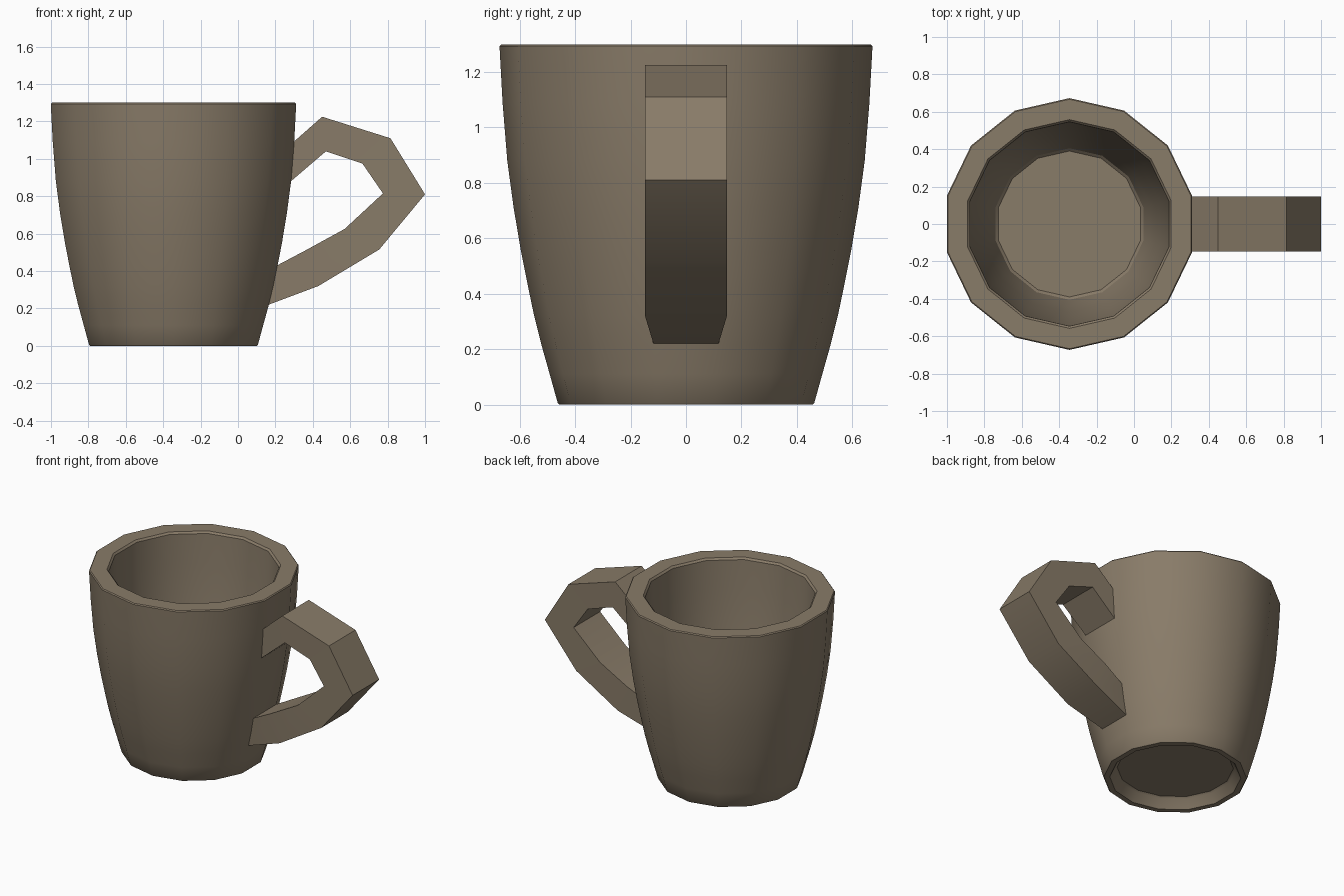
import bpy, bmesh, math

if "Cube" in bpy.data.objects:
    bpy.data.objects.remove(bpy.data.objects["Cube"])

SIDES = 14
CENTRE_X = -0.345
HALF_STEP = math.pi / SIDES

clay = bpy.data.materials.new("warm_grey_clay")
clay.use_nodes = True
colour = (0.25, 0.2, 0.14, 1)
clay.diffuse_color = colour
bsdf = next(n for n in clay.node_tree.nodes if n.type == "BSDF_PRINCIPLED")
bsdf.inputs["Base Color"].default_value = colour


def finish(name, bm):
    """Turn a bmesh into a smooth object whose corners stay sharp."""
    bmesh.ops.recalc_face_normals(bm, faces=bm.faces)
    mesh = bpy.data.meshes.new(name)
    bm.to_mesh(mesh)
    bm.free()
    mesh.materials.append(clay)
    obj = bpy.data.objects.new(name, mesh)
    bpy.context.collection.objects.link(obj)
    bpy.ops.object.select_all(action="DESELECT")
    obj.select_set(True)
    bpy.context.view_layer.objects.active = obj
    bpy.ops.object.shade_smooth_by_angle(angle=math.radians(30))
    return obj


def bridge(bm, a, b):
    """Join two equal closed rings of vertices with quads."""
    for i in range(len(a)):
        j = (i + 1) % len(a)
        bm.faces.new((a[i], a[j], b[j], b[i]))


# Cup: closed lathe profile (radius, height) from foot recess to inner floor
outer = [(0.457, 0), (0.463, 0.006), (0.492, 0.11), (0.523, 0.22), (0.548, 0.32),
         (0.571, 0.43), (0.595, 0.55), (0.622, 0.71), (0.645, 0.88),
         (0.662, 1.09), (0.673, 1.293)]
recess = [(0.372, 0.07), (0.385, 0.06), (0.415, 0.006), (0.42, 0)]
rim = [(0.667, 1.3), (0.558, 1.3), (0.546, 1.287)]
inner = [(0.535, 1.09), (0.518, 0.88), (0.497, 0.7), (0.471, 0.52),
         (0.441, 0.35), (0.405, 0.21), (0.39, 0.195)]

bm = bmesh.new()
rings = []
for r, z in recess + outer + rim + inner:
    angles = [math.pi / 2 + 2 * HALF_STEP * k for k in range(SIDES)]
    rings.append([bm.verts.new((CENTRE_X + r * math.cos(a), r * math.sin(a), z))
                  for a in angles])
for a, b in zip(rings, rings[1:]):
    bridge(bm, a, b)
bm.faces.new(rings[0])
bm.faces.new(rings[-1])
finish("cup_body", bm)

# Handle: swept box given by (outer x, z), (inner x, z), half widths
sections = [
    ((0.28, 1.075), (0.262, 0.862), 0.147, 0.143),
    ((0.45, 1.225), (0.47, 1.04), 0.148, 0.148),
    ((0.815, 1.11), (0.665, 0.975), 0.148, 0.148),
    ((1.0, 0.81), (0.775, 0.815), 0.148, 0.148),
    ((0.755, 0.515), (0.57, 0.625), 0.148, 0.148),
    ((0.43, 0.32), (0.36, 0.51), 0.148, 0.148),
    ((0.15, 0.215), (0.19, 0.42), 0.116, 0.127),
]
bm = bmesh.new()
rings = []
for (ox, oz), (ix, iz), ow, iw in sections:
    corners = [(ox, -ow, oz), (ox, ow, oz), (ix, iw, iz), (ix, -iw, iz)]
    rings.append([bm.verts.new(c) for c in corners])
for a, b in zip(rings, rings[1:]):
    bridge(bm, a, b)
bm.faces.new(rings[0])
bm.faces.new(rings[-1])
finish("cup_handle", bm)
